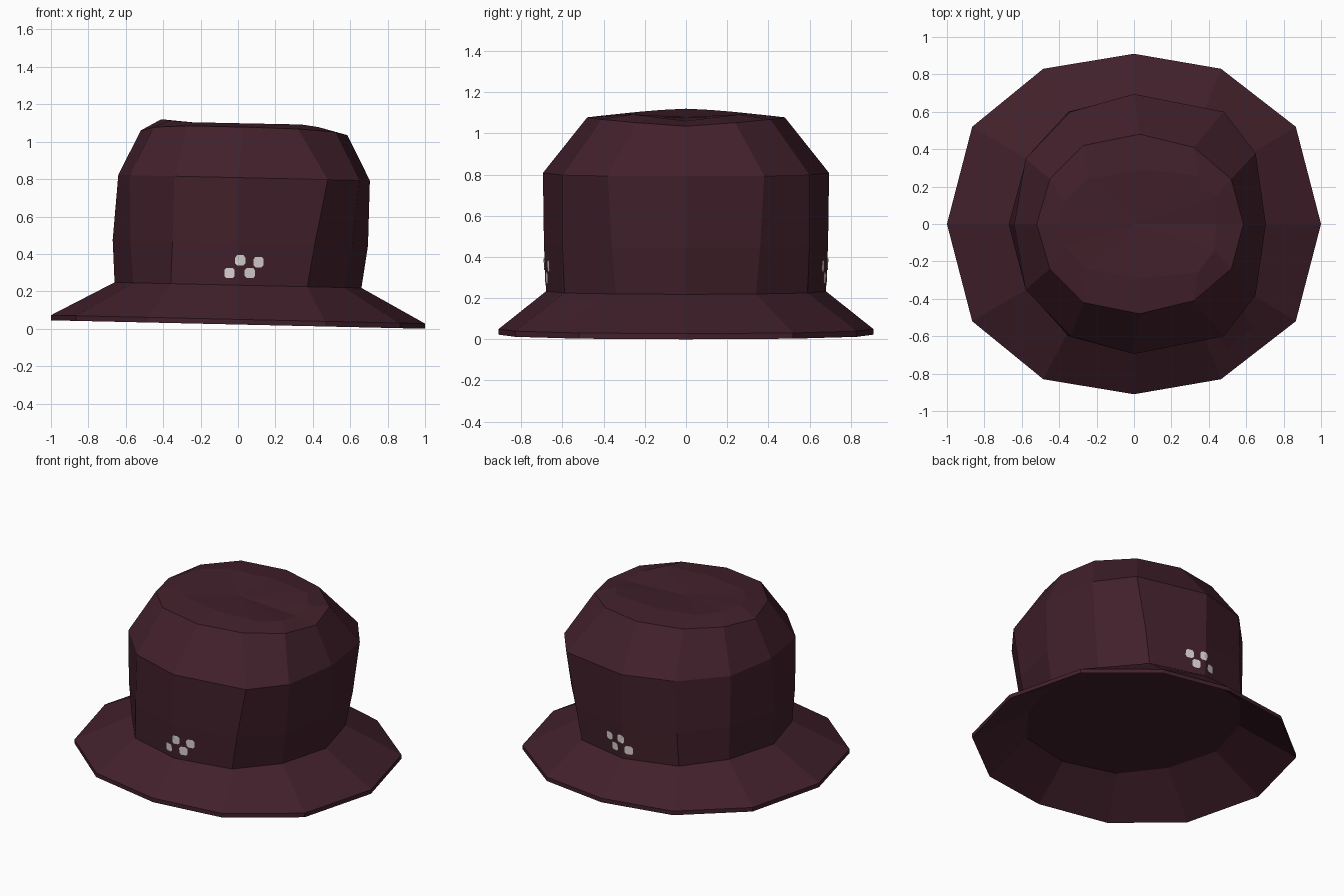
import bpy, bmesh, math
from mathutils import Vector
from mathutils.bvhtree import BVHTree

if "Cube" in bpy.data.objects:
    bpy.data.objects.remove(bpy.data.objects["Cube"])


def material(name, rgb):
    m = bpy.data.materials.new(name)
    m.diffuse_color = (*rgb, 1)
    m.use_nodes = True
    m.node_tree.nodes["Principled BSDF"].inputs["Base Color"].default_value = m.diffuse_color
    return m


maroon = material("maroon felt", (0.054, 0.0145, 0.024))
pale = material("pale grey", (0.72, 0.65, 0.65))


def tilted(points, z):
    """Half outline on a plane that dips gently towards +x."""
    return [(x, y, z - 0.0225 * x) for x, y in points]


def ring(bm, half):
    """Mirror a half outline (from +x round to -x) into a closed 12-point ring."""
    pts = list(half) + [(x, -y, z) for x, y, z in reversed(half[1:-1])]
    return [bm.verts.new(p) for p in pts]


def loft(bm, rings):
    for a, b in zip(rings, rings[1:]):
        n = len(a)
        for i in range(n):
            j = (i + 1) % n
            bm.faces.new((a[i], a[j], b[j], b[i]))


# outlines, bottom to top
brim = [(1, 0), (.865, .52), (.465, .83), (0, .91), (-.485, .83), (-.865, .52), (-1, 0)]
base = [(.66, 0), (.57, .34), (.37, .59), (0, .68), (-.36, .59), (-.56, .34), (-.66, 0)]
middle = [(.695, 0), (.61, .36), (.41, .60), (0, .69), (-.35, .60), (-.575, .35), (-.67, 0)]
shoulder = [(.705, 0), (.65, .38), (.48, .60), (0, .695), (-.34, .60), (-.58, .35), (-.64, 0)]
rim = [(.585, 0, 1.035), (.52, .24, 1.052), (.32, .41, 1.068), (.03, .48, 1.078),
       (-.27, .42, 1.085), (-.45, .24, 1.078), (-.52, 0, 1.06)]
crest = [(.44, 0, 1.06), (.43, .14, 1.078), (.34, .26, 1.092), (.04, .29, 1.098),
         (-.25, .24, 1.104), (-.37, .12, 1.114), (-.41, 0, 1.12)]

# brim underside, brim edge and top, crown wall, rounded shoulder
bm = bmesh.new()
rings = [ring(bm, h) for h in (tilted(base, .224), tilted(brim, .0225), tilted(brim, .05),
                               tilted(base, .233), tilted(middle, .46),
                               tilted(shoulder, .808), rim, crest)]
loft(bm, rings)
# flat closure beneath the crown and slightly dented top
bm.faces.new(rings[0])
dent = bm.verts.new((0, 0, 1.08))
top = rings[-1]
for i in range(12):
    bm.faces.new((top[i], top[(i + 1) % 12], dent))
bmesh.ops.recalc_face_normals(bm, faces=bm.faces)
me = bpy.data.meshes.new("bucket_hat")
bm.to_mesh(me)
me.materials.append(maroon)
bpy.context.collection.objects.link(bpy.data.objects.new("bucket_hat", me))
tree = BVHTree.FromBMesh(bm)
bm.free()


def on_crown(x, z, side):
    hit = tree.ray_cast(Vector((x, side * 2, z)), Vector((0, -side, 0)))[0]
    return hit + Vector((0, side * .007, 0))


# small pale squarish spots laid on the front and back of the crown
for side, name in ((-1, "front_spots"), (1, "back_spots")):
    bm = bmesh.new()
    for cx, cz in ((-.045, .298), (.012, .365), (.063, .298), (.11, .356)):
        mid = bm.verts.new(on_crown(cx, cz, side))
        edge = []
        for sx, sz in ((1, .6), (.6, 1), (-.6, 1), (-1, .6),
                       (-1, -.6), (-.6, -1), (.6, -1), (1, -.6)):
            edge.append(bm.verts.new(on_crown(cx + .027 * sx, cz + .028 * sz, side)))
        for k in range(8):
            f = (mid, edge[k], edge[(k + 1) % 8])
            bm.faces.new(f if side < 0 else f[::-1])
    me = bpy.data.meshes.new(name)
    bm.to_mesh(me)
    bm.free()
    me.materials.append(pale)
    bpy.context.collection.objects.link(bpy.data.objects.new(name, me))
